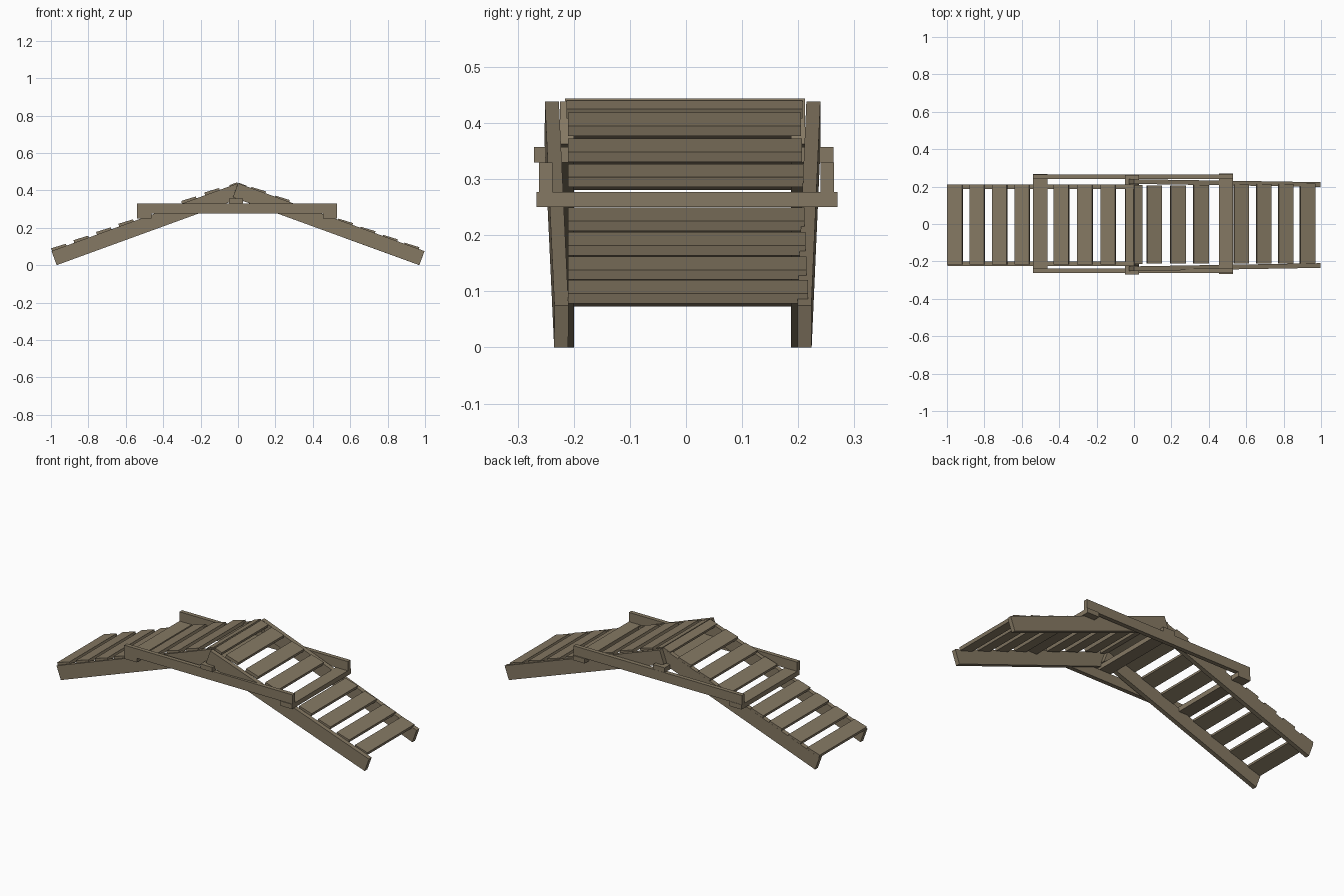
import bpy
import math
from mathutils import Matrix, Vector

if "Cube" in bpy.data.objects:
    bpy.data.objects.remove(bpy.data.objects["Cube"])

wood = bpy.data.materials.new("weathered wood")
wood.diffuse_color = (0.235, 0.19, 0.125, 1)
wood.use_nodes = True
wood.node_tree.nodes["Principled BSDF"].inputs["Base Color"].default_value = wood.diffuse_color

SLOPE = math.radians(20)
APEX = 0.438
RISE = math.tan(SLOPE)


def box(name, size, matrix):
    """Box of a given size placed by a matrix."""
    bpy.ops.mesh.primitive_cube_add(size=1)
    ob = bpy.context.object
    ob.name = name
    ob.data.transform(matrix @ Matrix.Diagonal((*size, 1)))
    ob.data.materials.append(wood)
    return ob


def span(name, lo, hi):
    """Axis-aligned box between two corners."""
    lo, hi = Vector(lo), Vector(hi)
    return box(name, hi - lo, Matrix.Translation((lo + hi) / 2))


def beam(name, side, y_top, y_low, width=0.025, depth=0.08):
    """Sloping side beam from the ridge to the ground, slightly splayed."""
    length = 0.997 / math.cos(SLOPE)
    yaw = math.atan2(y_low - y_top, 0.997) * side
    m = (Matrix.Translation((0, y_top, APEX)) @ Matrix.Rotation(yaw, 4, 'Z')
         @ Matrix.Rotation(side * SLOPE, 4, 'Y')
         @ Matrix.Translation((side * length / 2, 0, -depth / 2)))
    return box(name, (length, width, depth), m)


def plank(name, x, side, lift, width, y0, y1, tilt=3):
    """Tread board lying a little flatter than the beams."""
    angle = side * (SLOPE - math.radians(tilt))
    m = (Matrix.Translation((x, (y0 + y1) / 2, APEX - abs(x) * RISE + lift))
         @ Matrix.Rotation(angle, 4, 'Y'))
    return box(name, (width, y1 - y0, 0.018), m)


# Ramp beams: the right pair straddles the left pair at the ridge
beam("left_beam_front", -1, -0.212, -0.212)
beam("left_beam_back", -1, 0.2, 0.2)
beam("right_beam_front", 1, -0.239, -0.222)
beam("right_beam_back", 1, 0.227, 0.211)

# Treads
for i, x in enumerate((-0.957, -0.838, -0.717, -0.598, -0.388, -0.262, -0.138)):
    plank(f"left_tread_{i}", x, -1, 0.004, 0.082, -0.216, 0.212)
for i, x in enumerate((0.108, 0.235, 0.358, 0.573, 0.693, 0.812, 0.928)):
    plank(f"right_tread_{i}", x, 1, -0.001, 0.082,
          -0.21, 0.205 + 0.012 * i / 6)
plank("left_ridge_tread", -0.022, -1, -0.003, 0.046, -0.216, 0.212, 0)
plank("right_ridge_tread", 0.022, 1, -0.006, 0.046, -0.213, 0.208, 0)

# Level side rails with flat cross boards beneath their ends
span("front_rail", (-0.54, -0.262, 0.276), (0.53, -0.238, 0.33))
span("back_rail", (-0.54, 0.24, 0.276), (0.53, 0.264, 0.33))
span("left_cross_board", (-0.54, -0.258, 0.25), (-0.462, 0.266, 0.277))
span("right_cross_board", (0.455, -0.266, 0.25), (0.53, 0.27, 0.277))

# Ridge support resting on the rails
span("ridge_support", (-0.048, -0.271, 0.33), (0.026, 0.263, 0.357))
